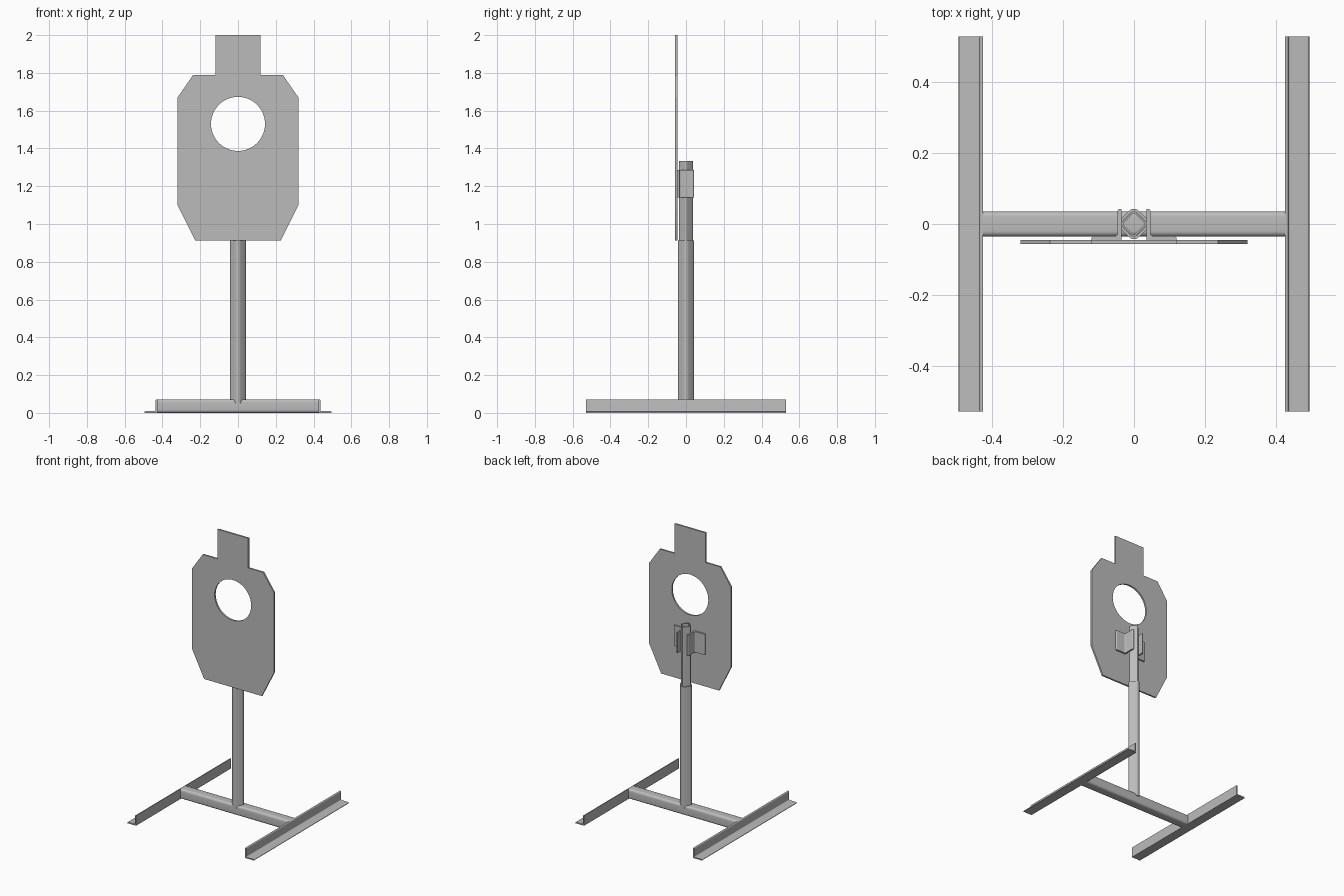
import bpy, bmesh, math
from mathutils import Vector, Matrix

cube = bpy.data.objects.get("Cube")
if cube:
    bpy.data.objects.remove(cube, do_unlink=True)

steel = bpy.data.materials.new("steel_grey")
steel.use_nodes = True
GREY = (0.5, 0.5, 0.5, 1)
steel.diffuse_color = GREY
steel.node_tree.nodes["Principled BSDF"].inputs["Base Color"].default_value = GREY

# Frames map a profile's (u, v) and its extrusion direction w to the world
ALONG_X = Matrix(((0, 0, 1), (1, 0, 0), (0, 1, 0)))
ALONG_Y = Matrix(((1, 0, 0), (0, 0, 1), (0, 1, 0)))
ALONG_Z = Matrix.Identity(3)


def rounded(corners, steps=6):
    """Loop of right-angled corners (u, v, radius) with each corner rounded."""
    pts = []
    for i, (u, v, r) in enumerate(corners):
        p = Vector((u, v))
        if r == 0:
            pts.append(p)
            continue
        back = (Vector(corners[i - 1][:2]) - p).normalized()
        ahead = (Vector(corners[(i + 1) % len(corners)][:2]) - p).normalized()
        centre = p + r * (back + ahead)
        for k in range(steps + 1):
            a = math.pi / 2 * k / steps
            pts.append(centre - r * (ahead * math.cos(a) + back * math.sin(a)))
    return pts


def square(half, r, turn=0, lift=0):
    loop = rounded([(-half, -half, r), (half, -half, r), (half, half, r), (-half, half, r)])
    spin = Matrix.Rotation(turn, 2)
    return [spin @ p + Vector((0, lift)) for p in loop]


def extrude(name, loops, frame, start, end):
    """Fill the loops (outline first, then holes) and extrude them to a solid."""
    bm = bmesh.new()
    edges = []
    for loop in loops:
        vs = [bm.verts.new((p[0], p[1], start)) for p in loop]
        edges += [bm.edges.new((a, b)) for a, b in zip(vs, vs[1:] + vs[:1])]
    bmesh.ops.triangle_fill(bm, use_beauty=True, edges=edges, normal=(0, 0, 1))
    ext = bmesh.ops.extrude_face_region(bm, geom=bm.faces[:])
    top = [g for g in ext["geom"] if isinstance(g, bmesh.types.BMVert)]
    bmesh.ops.translate(bm, verts=top, vec=(0, 0, end - start))
    bm.transform(frame.to_4x4())
    bmesh.ops.recalc_face_normals(bm, faces=bm.faces[:])
    mesh = bpy.data.meshes.new(name)
    bm.to_mesh(mesh)
    bm.free()
    mesh.materials.append(steel)
    obj = bpy.data.objects.new(name, mesh)
    bpy.context.collection.objects.link(obj)
    bpy.ops.object.select_all(action="DESELECT")
    obj.select_set(True)
    bpy.context.view_layer.objects.active = obj
    bpy.ops.object.shade_smooth_by_angle(angle=math.radians(30))
    return obj


# Base: crossbar tube between two angle irons
extrude("crossbar", [square(0.036, 0.016, 0, 0.036), square(0.029, 0.009, 0, 0.036)],
        ALONG_X, -0.428, 0.428)

for side, s in (("left", 1), ("right", -1)):
    iron = rounded([(s * 0.427, 0, 0), (s * 0.495, 0, 0), (s * 0.495, 0.009, 0.006),
                    (s * 0.436, 0.009, 0.005), (s * 0.436, 0.072, 0.006), (s * 0.427, 0.072, 0)])
    extrude(side + "_foot_angle_iron", [iron], ALONG_Y, -0.53, 0.53)

    # Brackets clasping the inner post and holding the plate
    bracket = rounded([(s * 0.036, -0.045, 0), (s * 0.12, -0.045, 0), (s * 0.12, -0.034, 0.007),
                       (s * 0.047, -0.034, 0.007), (s * 0.047, 0.042, 0.007), (s * 0.036, 0.042, 0)])
    extrude(side + "_plate_bracket", [bracket], ALONG_Z, 1.14, 1.286)

# Telescoping post, corners facing front
DIAMOND = math.pi / 4
extrude("outer_post", [square(0.036, 0.02, DIAMOND), square(0.028, 0.01, DIAMOND)],
        ALONG_Z, 0.052, 0.912)
extrude("inner_post", [square(0.0275, 0.007, DIAMOND), square(0.022, 0.003, DIAMOND)],
        ALONG_Z, 0.5, 1.333)

# Target plate with a round opening
half = [(0.12, 2), (0.12, 1.79), (0.237, 1.79), (0.32, 1.67), (0.32, 1.1), (0.226, 0.912)]
outline = half + [(-x, z) for x, z in reversed(half)]
hole = [(0.143 * math.cos(a), 1.53 + 0.143 * math.sin(a))
        for a in (math.tau * k / 64 for k in range(64))]
extrude("target_plate", [outline, hole], ALONG_Y, -0.057, -0.045)
